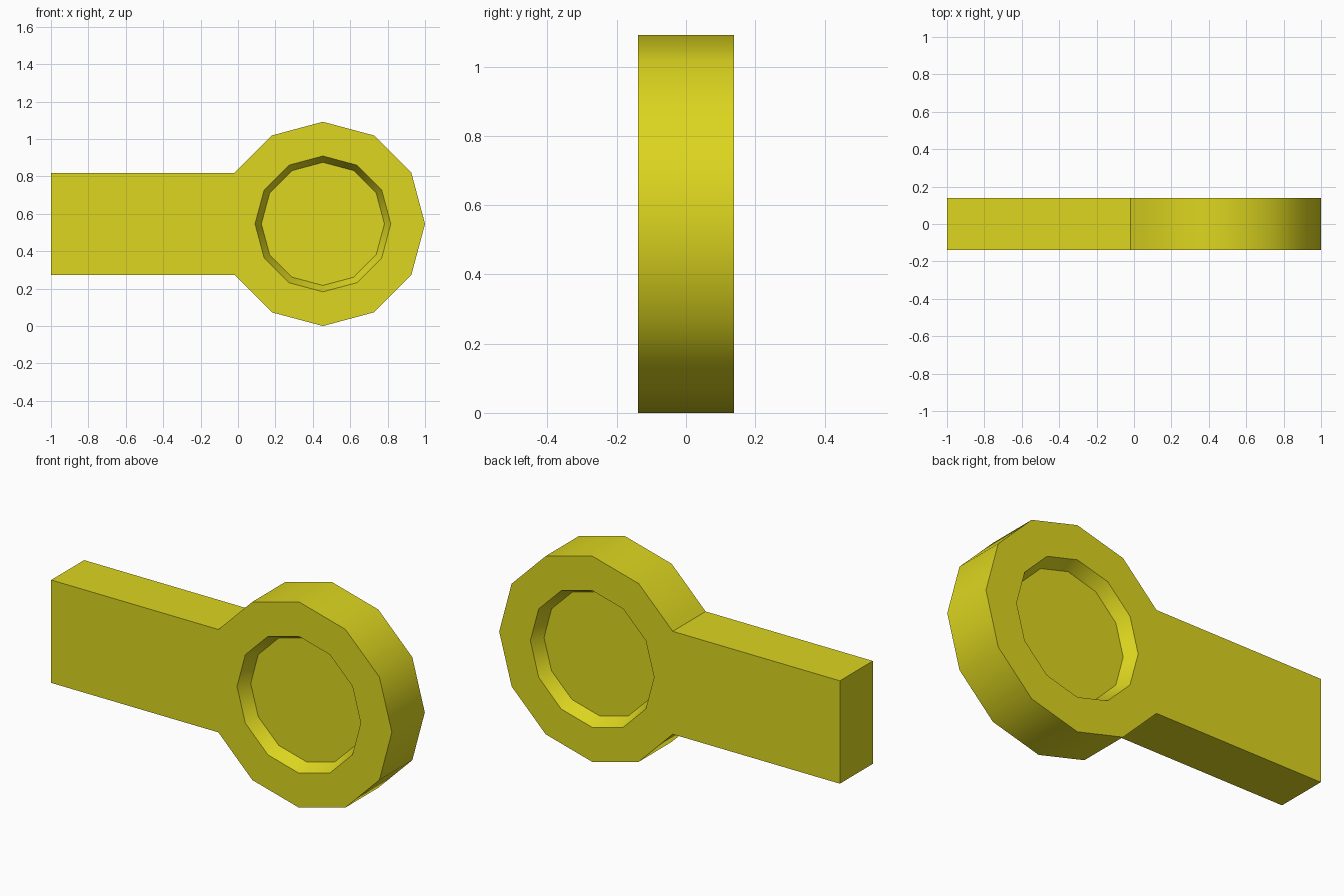
import bpy, bmesh
from math import sin, cos, tau, radians

if "Cube" in bpy.data.objects:
    bpy.data.objects.remove(bpy.data.objects["Cube"])

N = 12                      # sides of the round head
CX = CZ = 0.0
R, MOUTH, FLOOR = 0.546, 0.363, 0.329
CX, CZ = 1 - R, R
HALF, DEPTH = 0.138, 0.066  # half thickness, recess depth

bm = bmesh.new()


def ring(radius, y):
    return [bm.verts.new((CX + radius * cos(tau * i / N), y, CZ + radius * sin(tau * i / N)))
            for i in range(N)]


def band(a, b):
    for i in range(N):
        j = (i + 1) % N
        bm.faces.new((a[i], a[j], b[j], b[i]))


# Front and back sides: flat rim, tapered recess, arm face
outers, ends = [], []
for s in (-1, 1):
    outer = ring(R, s * HALF)
    mouth = ring(MOUTH, s * HALF)
    floor = ring(FLOOR, s * (HALF - DEPTH))
    band(outer, mouth)
    band(mouth, floor)
    bm.faces.new(floor)
    top, bottom = [bm.verts.new((-1, s * HALF, outer[k].co.z)) for k in (5, 7)]
    bm.faces.new((outer[5], outer[6], outer[7], bottom, top))
    outers.append(outer)
    ends.append((top, bottom))

# Edge walls around head and arm
rims = [[o[(7 + i) % N] for i in range(N - 1)] + list(e) for o, e in zip(outers, ends)]
f, b = rims
for i in range(len(f)):
    j = (i + 1) % len(f)
    bm.faces.new((f[i], f[j], b[j], b[i]))

bmesh.ops.recalc_face_normals(bm, faces=bm.faces)
mesh = bpy.data.meshes.new("paddle_link")
bm.to_mesh(mesh)
bm.free()
obj = bpy.data.objects.new("paddle_link", mesh)
bpy.context.collection.objects.link(obj)

# Yellow finish, smooth around the head with sharp corners
mat = bpy.data.materials.new("yellow")
mat.diffuse_color = (0.72, 0.67, 0.014, 1)
mat.use_nodes = True
mat.node_tree.nodes["Principled BSDF"].inputs["Base Color"].default_value = mat.diffuse_color
mesh.materials.append(mat)
bpy.context.view_layer.objects.active = obj
obj.select_set(True)
bpy.ops.object.shade_smooth_by_angle(angle=radians(35))
